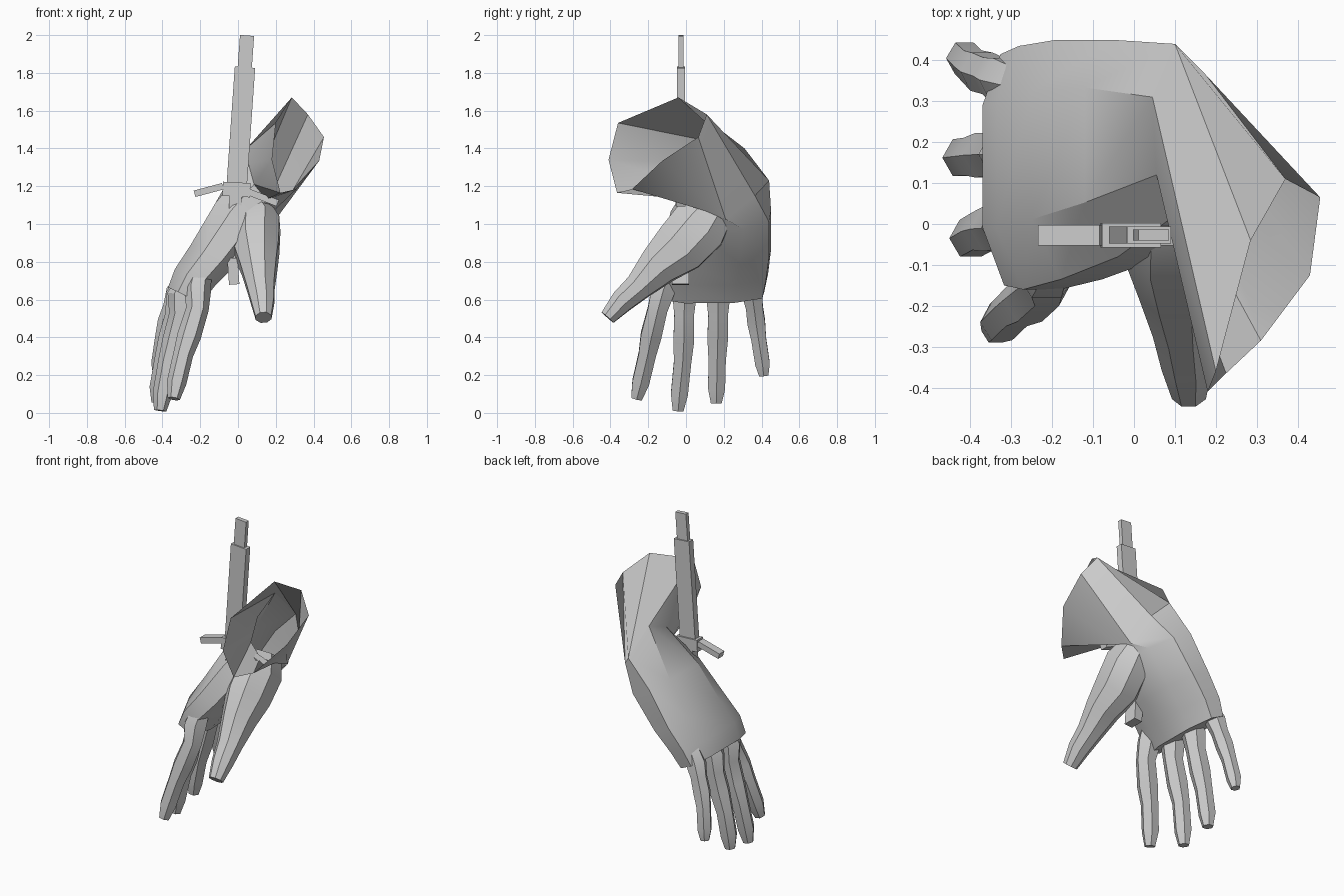
import bpy, bmesh, math
from mathutils import Vector as V, Matrix

if "Cube" in bpy.data.objects:
    bpy.data.objects.remove(bpy.data.objects["Cube"])


def finish(name, bm, angle=None):
    bmesh.ops.recalc_face_normals(bm, faces=bm.faces)
    me = bpy.data.meshes.new(name)
    bm.to_mesh(me)
    bm.free()
    ob = bpy.data.objects.new(name, me)
    bpy.context.collection.objects.link(ob)
    if angle:
        bpy.ops.object.select_all(action='DESELECT')
        ob.select_set(True)
        bpy.context.view_layer.objects.active = ob
        bpy.ops.object.shade_smooth_by_angle(angle=math.radians(angle))
    return ob


def loft(name, rings, cap_end=True, angle=30):
    bm = bmesh.new()
    vs = [[bm.verts.new(p) for p in r] for r in rings]
    n = len(rings[0])
    for a, b in zip(vs, vs[1:]):
        for i in range(n):
            j = (i + 1) % n
            bm.faces.new((a[i], a[j], b[j], b[i]))
    if cap_end:
        bm.faces.new(vs[-1])
    return finish(name, bm, angle)


# Palm cross-section: (back to palm, thumb side to little finger side)
SECTION = [(.25, 1), (0, .78), (0, .25), (.3, 0), (.72, 0), (1, .25), (.97, .72), (.7, .98)]


def palm_ring(back, palm, y0, y1):
    return [(back[0] + (palm[0] - back[0]) * t, y0 + (y1 - y0) * s,
             back[1] + (palm[1] - back[1]) * t) for t, s in SECTION]


def digit(name, path, radii, flat=1.0, sides=6):
    pts = [V(p) for p in path]
    rings = []
    for i, p in enumerate(pts):
        d = (pts[min(i + 1, len(pts) - 1)] - pts[max(i - 1, 0)]).normalized()
        side = (V((0, 1, 0)) - d * d.y).normalized()
        up = d.cross(side)
        r = radii[i]
        f = flat[i] if isinstance(flat, (list, tuple)) else flat
        rings.append([p + side * r * math.cos(a) + up * r * f * math.sin(a)
                      for a in (math.tau * k / sides + math.pi / sides for k in range(sides))])
    return loft(name, rings)


def bar(name, a, b, width, depth, y=-.027):
    """Box running from a to b in the xz plane."""
    d = V((b[0] - a[0], 0, b[1] - a[1]))
    bm = bmesh.new()
    bmesh.ops.create_cube(bm, size=1)
    bmesh.ops.transform(
        bm, verts=bm.verts,
        matrix=Matrix.Translation(((a[0] + b[0]) / 2, y, (a[1] + b[1]) / 2))
        @ Matrix.Rotation(math.atan2(d.x, d.z), 4, 'Y')
        @ Matrix.Diagonal((width, depth, d.length, 1)))
    return finish(name, bm)


# Palm, wrist and open forearm end
rim = [(.285, -.04, 1.67), (.2, -.36, 1.535), (.18, -.41, 1.34), (.225, -.365, 1.165),
       (.31, -.285, 1.185), (.43, -.125, 1.335), (.455, .065, 1.46), (.37, .11, 1.58)]
wrist = [(.1, .44, 1.23), (.045, .31, 1.40), (.055, .12, 1.32), (.085, .01, 1.21),
         (.15, .01, 1.13), (.19, .1, 1.07), (.2, .21, 1.025), (.175, .365, 1.15)]
loft("hand_and_wrist", [
    rim, wrist,
    palm_ring((-.12, 1.11), (.15, .97), -.08, .45),
    palm_ring((-.25, .89), (-.01, .785), -.135, .45),
    palm_ring((-.335, .76), (-.12, .675), -.16, .435),
    palm_ring((-.37, .665), (-.195, .58), -.15, .415)])

# Fingers, rooted in the knuckles
fingers = {
    "index_finger": [(-.2, -.09, .74), (-.215, -.12, .655), (-.215, -.15, .55), (-.258, -.185, .41),
                     (-.29, -.205, .31), (-.325, -.24, .16), (-.34, -.262, .075)],
    "middle_finger": [(-.26, 0, .71), (-.302, -.008, .62), (-.305, -.01, .52), (-.338, -.012, .38),
                      (-.37, -.018, .27), (-.4, -.035, .1), (-.412, -.042, .012)],
    "ring_finger": [(-.27, .17, .71), (-.31, .17, .62), (-.325, .17, .52), (-.357, .168, .4),
                    (-.39, .165, .28), (-.417, .162, .13), (-.425, .16, .052)],
    "little_finger": [(-.28, .34, .71), (-.32, .352, .635), (-.345, .362, .56), (-.372, .372, .48),
                      (-.395, .385, .39), (-.415, .405, .26), (-.422, .412, .197)],
}
for name, path in fingers.items():
    k = .86 if name == "little_finger" else 1
    digit(name, path, [k * r for r in (.06, .073, .06, .063, .053, .052, .033)])

# Thumb, swelling into the ball at its root
digit("thumb", [(.08, .14, 1.07), (.1, .07, .99), (.095, -.035, .875), (.11, -.15, .775),
                (.12, -.255, .665), (.13, -.34, .59), (.135, -.415, .505)],
      [.13, .165, .155, .115, .078, .066, .045], (.8, .8, .85, .9, 1, 1, 1), 8)

# Blade through the hand, with cross guard and grip
bar("grip_end", (.035, 1.82), (.048, 1.998), .075, .027)
bar("grip", (-.007, 1.2), (.037, 1.83), .108, .042)
bar("guard_block", (-.01, 1.145), (-.006, 1.22), .145, .06)
bar("guard_left", (-.23, 1.16), (-.08, 1.2), .035, .05)
bar("guard_right", (.055, 1.17), (.21, 1.11), .035, .05)
bar("blade", (-.035, .8), (-.012, 1.15), .065, .055)
bar("blade_tip", (-.02, .68), (-.03, .82), .055, .09, -.03)
